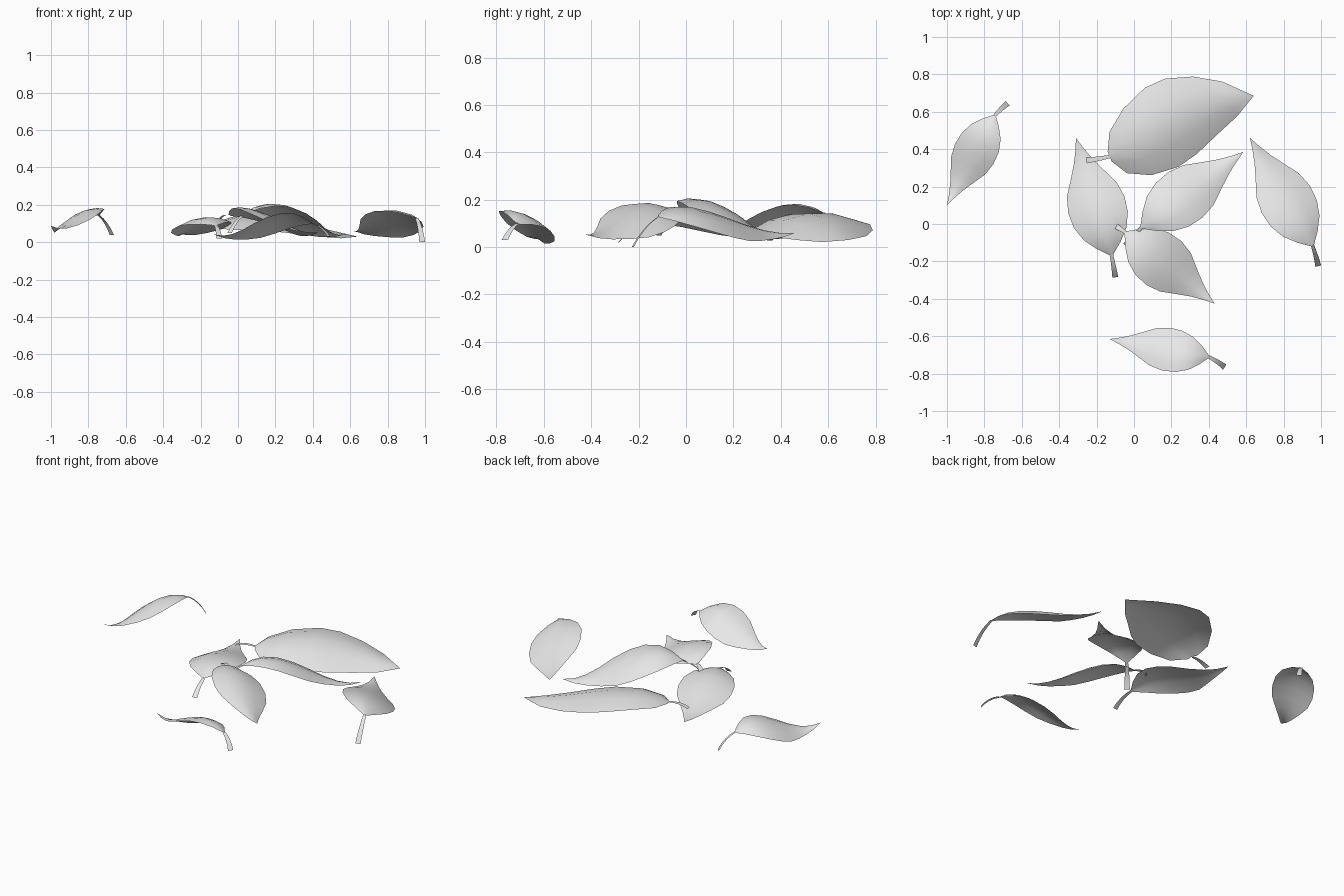
import bpy
import bmesh
import math
from mathutils import Vector

if "Cube" in bpy.data.objects:
    bpy.data.objects.remove(bpy.data.objects["Cube"], do_unlink=True)

# One pale grey for every leaf
grey = bpy.data.materials.new("pale_grey")
grey.use_nodes = True
grey.diffuse_color = (0.8, 0.8, 0.8, 1)
grey.node_tree.nodes["Principled BSDF"].inputs["Base Color"].default_value = grey.diffuse_color

# Half-width outlines from base to tip: (fraction of length, fraction of width)
SLIM = [(0, .06), (.08, .42), (.18, .76), (.3, .96), (.43, 1), (.56, .88),
        (.68, .6), (.8, .33), (.9, .15), (1, 0)]
BROAD = [(0, .12), (.06, .52), (.2, .84), (.38, 1), (.52, .95), (.69, .73),
         (.85, .44), (1, 0)]
ACROSS = (-1, -.5, 0, .5, 1)
CURL = 0.26


def cubic(values, t):
    """Smooth curve through four evenly spaced values."""
    total = 0
    for i, value in enumerate(values):
        for j in range(4):
            if j != i:
                value *= (3 * t - j) / (i - j)
        total += value
    return total


def side_of(direction):
    return Vector((-direction.y, direction.x, 0)).normalized()


def sheet(name, rows):
    """Skin rows of points, merging the rows that shrink to a point."""
    bm = bmesh.new()
    grid = [[bm.verts.new(p) for p in row] for row in rows]
    for near, far in zip(grid, grid[1:]):
        for i in range(len(near) - 1):
            bm.faces.new((near[i + 1], near[i], far[i], far[i + 1]))
    bmesh.ops.remove_doubles(bm, verts=bm.verts, dist=0.0005)
    bm.normal_update()
    for face in bm.faces:
        face.smooth = True
        if face.normal.z < 0:
            face.normal_flip()
    mesh = bpy.data.meshes.new(name)
    bm.to_mesh(mesh)
    bm.free()
    mesh.materials.append(grey)
    obj = bpy.data.objects.new(name, mesh)
    bpy.context.collection.objects.link(obj)


def leaf(name, base, tip, heights, width, roll, stem_end, bow=0, outline=SLIM):
    # Blade: arched along its length, rolled and cupped across
    base, tip = Vector(base + (0,)), Vector(tip + (0,))
    side = side_of(tip - base)
    rows = []
    for t, fraction in outline:
        half = width * fraction
        spine = base.lerp(tip, t) + side * bow * math.sin(math.pi * t ** 1.5)
        z = cubic(heights, t)
        rows.append([spine + side * half * s
                     + Vector((0, 0, z + half * (roll * s + CURL * (0.4 - s * s))))
                     for s in ACROSS])
    sheet(name + "_blade", rows)

    # Stem: a thin ribbon that droops and widens toward its end
    start = Vector((base.x, base.y, heights[0]))
    end = Vector(stem_end)
    bend = start.lerp(end, 0.5) + (base - tip).normalized() * 0.012 + Vector((0, 0, 0.02))
    rows = []
    for k in range(5):
        t = k / 4
        point = start.lerp(bend, t).lerp(bend.lerp(end, t), t)
        across = side_of(end - start) * (0.009 + 0.007 * t)
        rows.append([point - across, point + across])
    sheet(name + "_stem", rows)


# base, tip, heights along the spine, half width, sideways roll, stem end
leaf("far_right_leaf", (-.745, .58), (-1, .1), (.145, .153, .085, .088),
     .116, .27, (-.675, .645, .04))
leaf("large_back_leaf", (-.13, .36), (.64, .685), (.085, .12, .08, .03),
     .23, .125, (-.255, .34, .07), bow=.055, outline=BROAD)
leaf("far_left_leaf", (.955, -.115), (.62, .46), (.13, .132, .076, .06),
     .148, .375, (.985, -.225, .0))
leaf("centre_right_leaf", (-.12, -.165), (-.31, .46), (.092, .115, .062, .045),
     .157, -.06, (-.1, -.285, .02))
leaf("centre_left_leaf", (.04, -.018), (.585, .385), (.155, .172, .075, .045),
     .152, -.2, (-.045, -.115, .05))
leaf("centre_front_leaf", (-.045, -.045), (.43, -.425), (.145, .15, .078, .053),
     .15, -.3, (-.1, -.01, .12))
leaf("front_leaf", (.4, -.71), (-.13, -.615), (.1, .124, .055, .042),
     .116, .38, (.485, -.765, .03))
